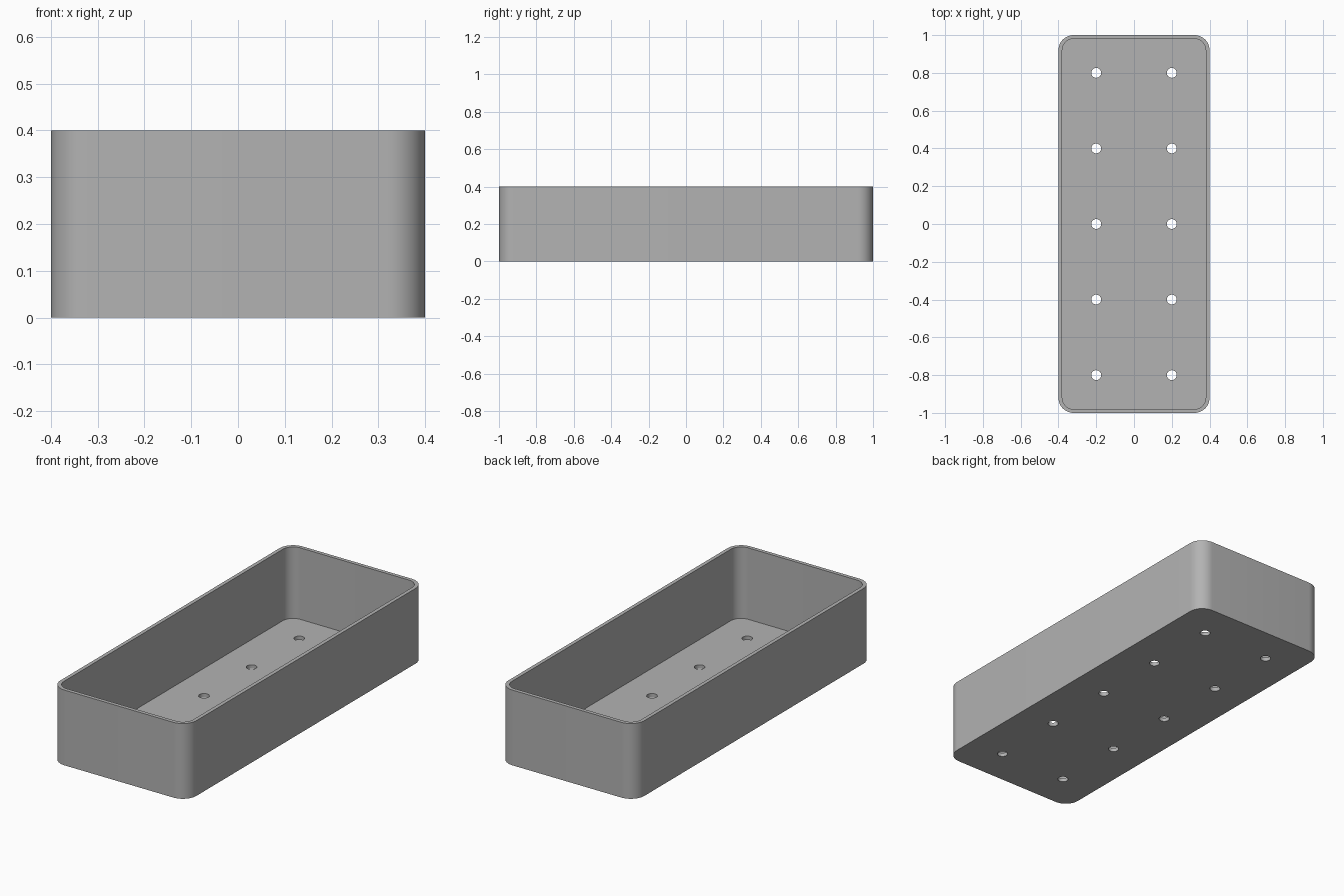
import bpy
import bmesh
from math import cos, sin, pi, radians

default = bpy.data.objects.get("Cube")
if default:
    bpy.data.objects.remove(default, do_unlink=True)

WIDTH, LENGTH, HEIGHT = 0.8, 2.0, 0.4
WALL, RADIUS, HOLE = 0.02, 0.08, 0.026

grey = bpy.data.materials.new("plain grey")
grey.use_nodes = True
colour = (0.45, 0.45, 0.45, 1)
grey.diffuse_color = colour
grey.node_tree.nodes["Principled BSDF"].inputs["Base Color"].default_value = colour


def rounded_rect(hx, hy, r, steps=12):
    """Outline of a rectangle with round corners, counter-clockwise."""
    points = []
    for i, (sx, sy) in enumerate([(1, 1), (-1, 1), (-1, -1), (1, -1)]):
        for k in range(steps + 1):
            a = (i + k / steps) * pi / 2
            points.append((sx * (hx - r) + r * cos(a), sy * (hy - r) + r * sin(a)))
    return points


def circle(cx, cy, r, steps=32):
    return [(cx + r * cos(2 * pi * k / steps), cy + r * sin(2 * pi * k / steps))
            for k in range(steps)]


def prism(name, outlines, z0, z1):
    """Extrude closed outlines into solid prisms."""
    bm = bmesh.new()
    for outline in outlines:
        low = [bm.verts.new((x, y, z0)) for x, y in outline]
        high = [bm.verts.new((x, y, z1)) for x, y in outline]
        bm.faces.new(low[::-1])
        bm.faces.new(high)
        for i in range(len(low)):
            j = (i + 1) % len(low)
            bm.faces.new((low[i], low[j], high[j], high[i]))
    mesh = bpy.data.meshes.new(name)
    bm.to_mesh(mesh)
    bm.free()
    mesh.materials.append(grey)
    obj = bpy.data.objects.new(name, mesh)
    bpy.context.collection.objects.link(obj)
    return obj


# Outer body of the tray
tray = prism("planter_tray", [rounded_rect(WIDTH / 2, LENGTH / 2, RADIUS)], 0, HEIGHT)

# Hollow inside and drainage holes in two rows of five
cavity = prism("cavity_cutter",
               [rounded_rect(WIDTH / 2 - WALL, LENGTH / 2 - WALL, RADIUS - WALL)],
               WALL, HEIGHT + 0.1)
holes = prism("drain_hole_cutter",
              [circle(x, 0.4 * row, HOLE) for x in (-0.2, 0.2) for row in range(-2, 3)],
              -0.1, 0.1)

bpy.ops.object.select_all(action="DESELECT")
tray.select_set(True)
bpy.context.view_layer.objects.active = tray
for cutter in (cavity, holes):
    cutter.hide_render = True
    mod = tray.modifiers.new(cutter.name, "BOOLEAN")
    mod.operation = "DIFFERENCE"
    mod.solver = "EXACT"
    mod.object = cutter
    bpy.ops.object.modifier_apply(modifier=mod.name)
    bpy.data.objects.remove(cutter, do_unlink=True)

bpy.ops.object.shade_smooth_by_angle(angle=radians(30))
